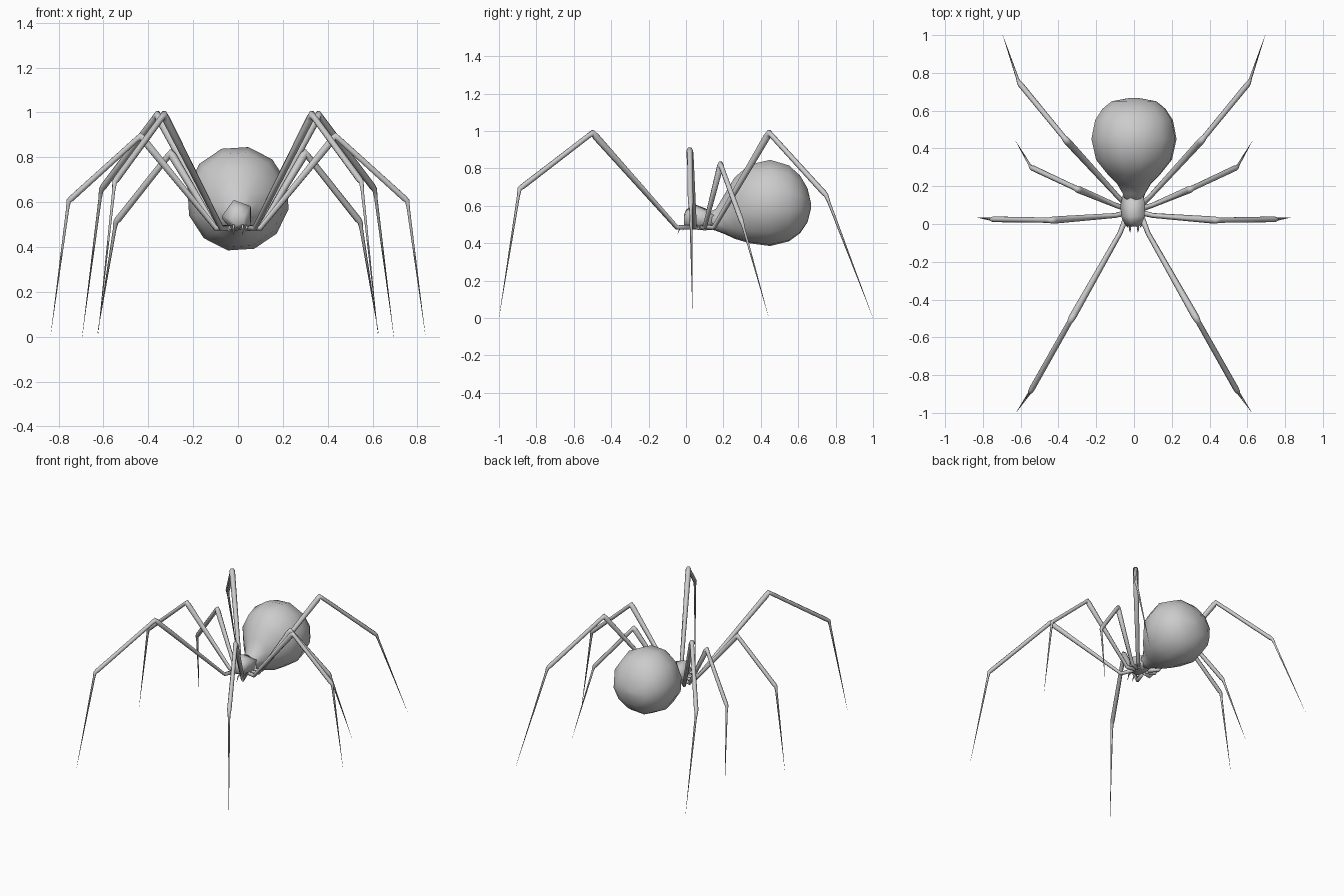
import bpy
import bmesh
from math import sin, cos, tau
from mathutils import Vector

if "Cube" in bpy.data.objects:
    bpy.data.objects.remove(bpy.data.objects["Cube"], do_unlink=True)

GREY = (0.6, 0.6, 0.6, 1)
grey = bpy.data.materials.new("body grey")
grey.use_nodes = True
grey.diffuse_color = GREY
grey.node_tree.nodes["Principled BSDF"].inputs["Base Color"].default_value = GREY


def loft(name, rings):
    """Skin a list of vertex rings, cap both ends and shade the result smooth."""
    bm = bmesh.new()
    loops = [[bm.verts.new(p) for p in ring] for ring in rings]
    n = len(loops[0])
    for a, b in zip(loops, loops[1:]):
        for i in range(n):
            j = (i + 1) % n
            bm.faces.new((a[i], a[j], b[j], b[i]))
    bm.faces.new(loops[0])
    bm.faces.new(loops[-1])
    bmesh.ops.recalc_face_normals(bm, faces=bm.faces)
    for f in bm.faces:
        f.smooth = True
    mesh = bpy.data.meshes.new(name)
    bm.to_mesh(mesh)
    bm.free()
    mesh.materials.append(grey)
    obj = bpy.data.objects.new(name, mesh)
    bpy.context.collection.objects.link(obj)
    return obj


def body(name, sections, sides, roll):
    """Sections along y: (y, top z, bottom z, half width), rolled about y."""
    rings = []
    for y, top, bottom, w in sections:
        mid, h = (top + bottom) / 2, (top - bottom) / 2
        angles = [roll + tau * i / sides for i in range(sides)]
        rings.append([(w * sin(a), y, mid + h * cos(a)) for a in angles])
    return loft(name, rings)


def limb(name, points, radii, sides=6):
    """Tapered tube bent along a path."""
    pts = [Vector(p) for p in points]
    side = (pts[-1] - pts[0]).cross(Vector((0, 0, 1))).normalized()
    rings = []
    for k, (p, r) in enumerate(zip(pts, radii)):
        before = (p - pts[k - 1]).normalized() if k else Vector()
        after = (pts[k + 1] - p).normalized() if k + 1 < len(pts) else Vector()
        t = (before + after).normalized()
        u = (side - t * side.dot(t)).normalized()
        v = t.cross(u)
        rings.append([p + r * (u * cos(tau * i / sides) + v * sin(tau * i / sides))
                      for i in range(sides)])
    return loft(name, rings)


# Bulbous abdomen with a narrow waist, its rear sagging slightly
body("abdomen", [
    (0.11, 0.56, 0.48, 0.045), (0.16, 0.585, 0.465, 0.06), (0.21, 0.67, 0.445, 0.09),
    (0.26, 0.755, 0.42, 0.14), (0.34, 0.825, 0.395, 0.205), (0.45, 0.85, 0.38, 0.23),
    (0.55, 0.82, 0.405, 0.21), (0.61, 0.765, 0.45, 0.17), (0.65, 0.695, 0.51, 0.12),
    (0.668, 0.615, 0.585, 0.02)], 12, 0.2)

# Angular head and thorax
body("head", [
    (-0.012, 0.55, 0.495, 0.032), (0.0, 0.58, 0.48, 0.05), (0.04, 0.613, 0.47, 0.068),
    (0.10, 0.59, 0.465, 0.072), (0.15, 0.57, 0.47, 0.06)], 5, -0.3)

# Leg paths on the +x side: root, hip, knee, ankle, tip
legs = {
    "front": [(0.04, 0.04, 0.485), (0.075, -0.05, 0.485), (0.33, -0.5, 0.99),
              (0.55, -0.89, 0.69), (0.625, -1.0, 0)],
    "second": [(0.04, 0.06, 0.485), (0.10, 0.045, 0.485), (0.435, 0.02, 0.895),
               (0.755, 0.025, 0.605), (0.835, 0.035, 0.01)],
    "third": [(0.04, 0.08, 0.485), (0.10, 0.10, 0.485), (0.30, 0.185, 0.82),
              (0.545, 0.30, 0.51), (0.627, 0.44, 0.01)],
    "rear": [(0.04, 0.10, 0.485), (0.09, 0.15, 0.485), (0.36, 0.445, 0.99),
             (0.61, 0.75, 0.655), (0.695, 1.0, 0)],
}


def between(a, b, f):
    return Vector(a).lerp(Vector(b), f)


for label, s in (("left", 1), ("right", -1)):
    for name, path in legs.items():
        root, hip, knee, ankle, tip = [(s * x, y, z) for x, y, z in path]
        # Extra rings keep the joints crisp
        limb(f"{label}_{name}_leg",
             [root, hip, between(hip, knee, 0.96), knee, between(knee, ankle, 0.05),
              between(knee, ankle, 0.96), ankle, between(ankle, tip, 0.06), tip],
             [0.015, 0.013, 0.019, 0.018, 0.014, 0.015, 0.012, 0.008, 0.0003])
    # Mouth parts under the face
    limb(f"{label}_fang",
         [(s * 0.018, 0.01, 0.50), (s * 0.022, -0.03, 0.485), (s * 0.02, -0.045, 0.45)],
         [0.008, 0.005, 0.0005])
    limb(f"{label}_feeler",
         [(s * 0.035, 0.02, 0.49), (s * 0.04, -0.005, 0.485), (s * 0.03, -0.02, 0.465)],
         [0.008, 0.005, 0.0005])
